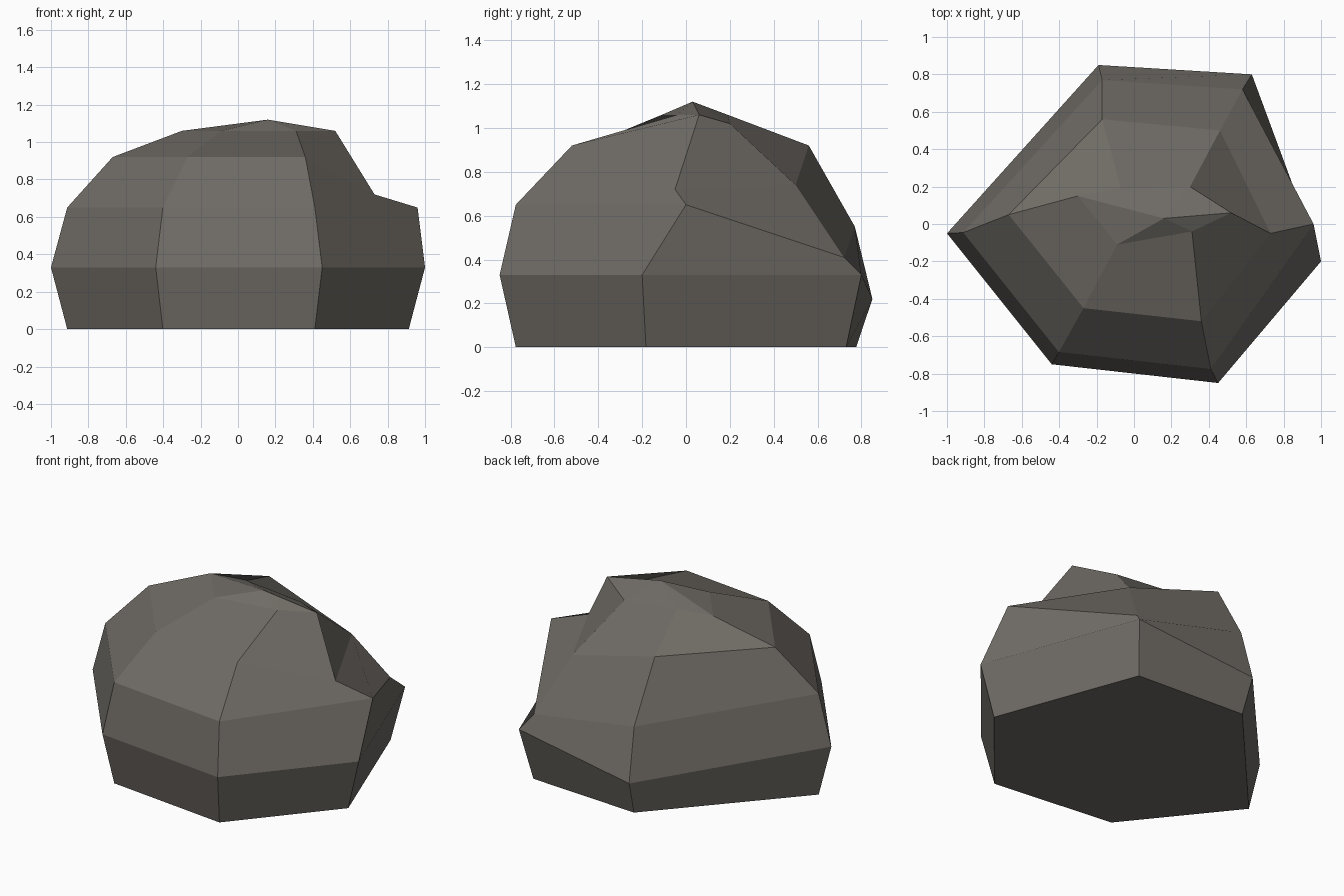
import bpy, bmesh

if "Cube" in bpy.data.objects:
    bpy.data.objects.remove(bpy.data.objects["Cube"])

# Widest outline of the boulder, counter-clockwise from the left corner
HEX = [(-1, -.05), (-.44, -.75), (.45, -.85), (1, -.2), (.63, .8), (-.19, .85)]


def ring(scale, z):
    return [(x * scale, y * scale, z) for x, y in HEX]


# Lower body: scaled copies of the outline, with a few knocked corners
foot, belly, shoulder = ring(.913, 0), ring(1, .33), ring(.913, .65)
belly[5] = (-.19, .85, .22)
shoulder[3] = (.96, 0, .65)
shoulder[4] = (.58, .72, .41)
shoulder[5] = (-.17, .77, .55)

# Chipped upper rings and the peak
upper = [(-.67, .05, .92), (-.27, -.45, .92), (.36, -.52, .92),
         (.73, -.05, .72), (.46, .5, .74), (-.17, .56, .92)]
crown = [(-.30, .15, 1.06), (-.09, -.11, 1.06), (.31, -.04, 1.06),
         (.52, .06, 1.06), (.30, .20, 1.02), (-.07, .19, 1.06)]
peak = (.16, .03, 1.12)

# Loft the rings, fan the top, close the base
bm = bmesh.new()
loops = [[bm.verts.new(p) for p in r] for r in (foot, belly, shoulder, upper, crown)]
tip = bm.verts.new(peak)
bm.faces.new(loops[0][::-1])
for i in range(6):
    j = (i + 1) % 6
    for lo, hi in zip(loops, loops[1:]):
        bm.faces.new((lo[i], lo[j], hi[j], hi[i]))
    bm.faces.new((loops[-1][i], loops[-1][j], tip))
bmesh.ops.recalc_face_normals(bm, faces=bm.faces)

mesh = bpy.data.meshes.new("boulder")
bm.to_mesh(mesh)
bm.free()
boulder = bpy.data.objects.new("boulder", mesh)
bpy.context.collection.objects.link(boulder)

# Stone colour
stone = bpy.data.materials.new("grey_stone")
stone.diffuse_color = (.16, .147, .13, 1)
stone.use_nodes = True
stone.node_tree.nodes["Principled BSDF"].inputs["Base Color"].default_value = stone.diffuse_color
mesh.materials.append(stone)
